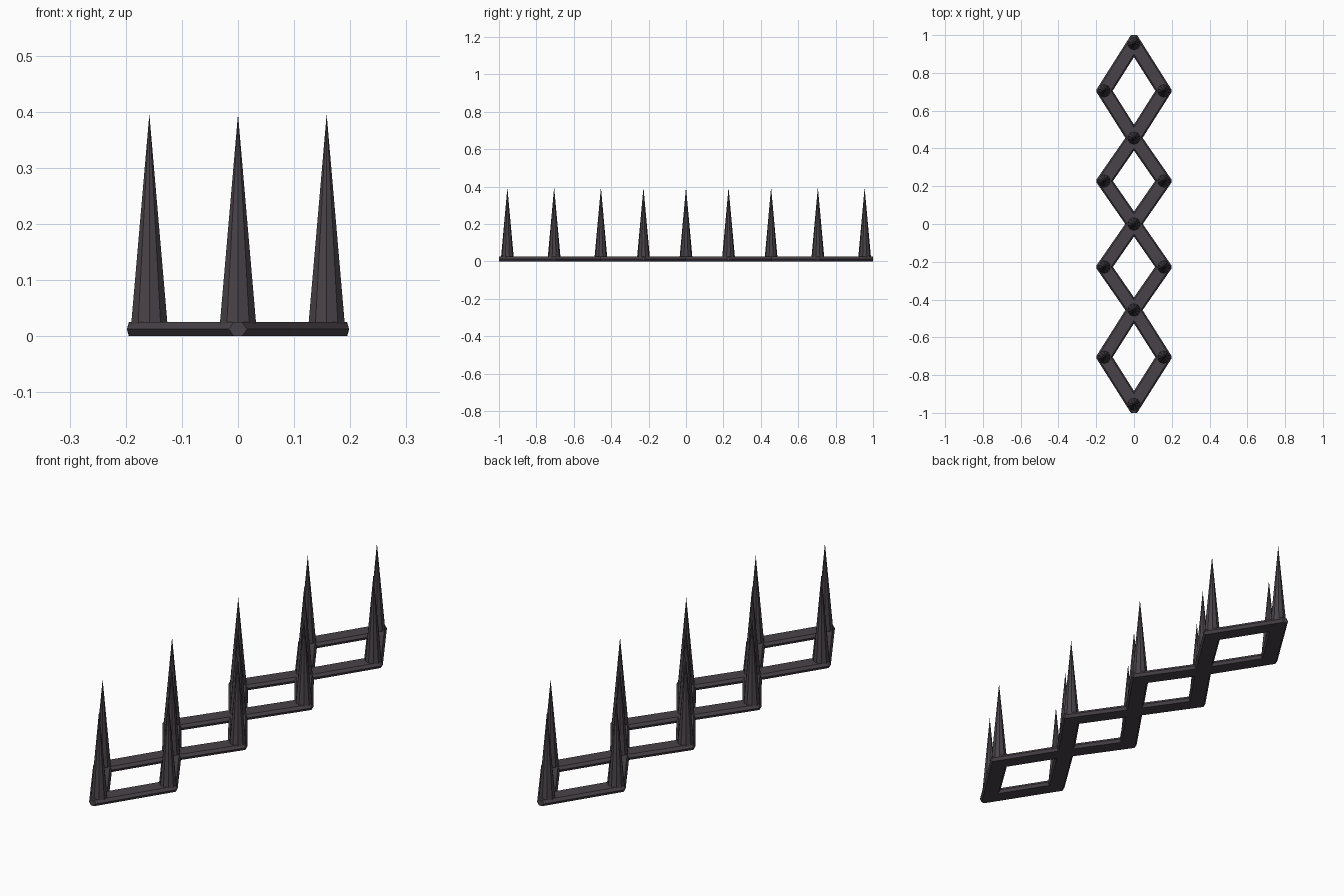
import bpy, bmesh, math

if "Cube" in bpy.data.objects:
    bpy.data.objects.remove(bpy.data.objects["Cube"])

mat = bpy.data.materials.new("dark_iron")
mat.diffuse_color = (0.066, 0.055, 0.065, 1)
mat.use_nodes = True
mat.node_tree.nodes["Principled BSDF"].inputs["Base Color"].default_value = mat.diffuse_color

SIDE_X = 0.158                       # sideways reach of the diamond nodes
W_MID, W_FLAT = 0.038, 0.030         # half width of a bar at mid height / at its faces
HEIGHT = 0.025


def add_object(name, bm, smooth=False):
    bmesh.ops.recalc_face_normals(bm, faces=bm.faces)
    mesh = bpy.data.meshes.new(name)
    bm.to_mesh(mesh)
    bm.free()
    mesh.materials.append(mat)
    for p in mesh.polygons:
        p.use_smooth = smooth
    ob = bpy.data.objects.new(name, mesh)
    bpy.context.collection.objects.link(ob)
    return ob


def diamond_loop(cy, half, off, z):
    """Diamond offset by off from the bar centreline, blunted at the outer tips."""
    length = math.hypot(SIDE_X, half)
    a = SIDE_X + off * length / half
    b = half + off * length / SIDE_X
    x_end = min(a, 0.198)
    y_end = min(b, half + 0.045)
    tx = a * (1 - y_end / b)
    ty = b * (1 - x_end / a)
    pts = [(tx, y_end), (x_end, ty), (x_end, -ty), (tx, -y_end),
           (-tx, -y_end), (-x_end, -ty), (-x_end, ty), (-tx, y_end)]
    return [(x, y + cy, z) for x, y in pts]


def frame(name, y0, y1):
    cy, half = (y0 + y1) / 2, (y1 - y0) / 2
    section = [(W_MID, HEIGHT / 2), (W_FLAT, HEIGHT), (-W_FLAT, HEIGHT),
               (-W_MID, HEIGHT / 2), (-W_FLAT, 0), (W_FLAT, 0)]
    bm = bmesh.new()
    loops = [[bm.verts.new(p) for p in diamond_loop(cy, half, o, z)]
             for o, z in section]
    for i in range(6):
        l0, l1 = loops[i], loops[(i + 1) % 6]
        for j in range(8):
            k = (j + 1) % 8
            bm.faces.new((l0[j], l0[k], l1[k], l1[j]))
    bmesh.ops.remove_doubles(bm, verts=bm.verts, dist=1e-5)
    add_object(name, bm)


def spike(name, x, y):
    bm = bmesh.new()
    bmesh.ops.create_cone(bm, cap_ends=True, segments=10, radius1=0.0345,
                          radius2=0, depth=0.38)
    bmesh.ops.translate(bm, verts=bm.verts, vec=(x, y, 0.016 + 0.19))
    add_object(name, bm)


# Four linked diamond frames
nodes = [-0.955, -0.455, 0, 0.455, 0.955]
for i in range(4):
    frame(f"diamond_frame_{i + 1}", nodes[i], nodes[i + 1])

# Spikes on the crossings and on the side corners
for i, y in enumerate(nodes):
    spike(f"centre_spike_{i + 1}", 0, y)
for i in range(4):
    y = (nodes[i] + nodes[i + 1]) / 2
    for side, s in (("left", -1), ("right", 1)):
        spike(f"{side}_spike_{i + 1}", s * SIDE_X, y)
